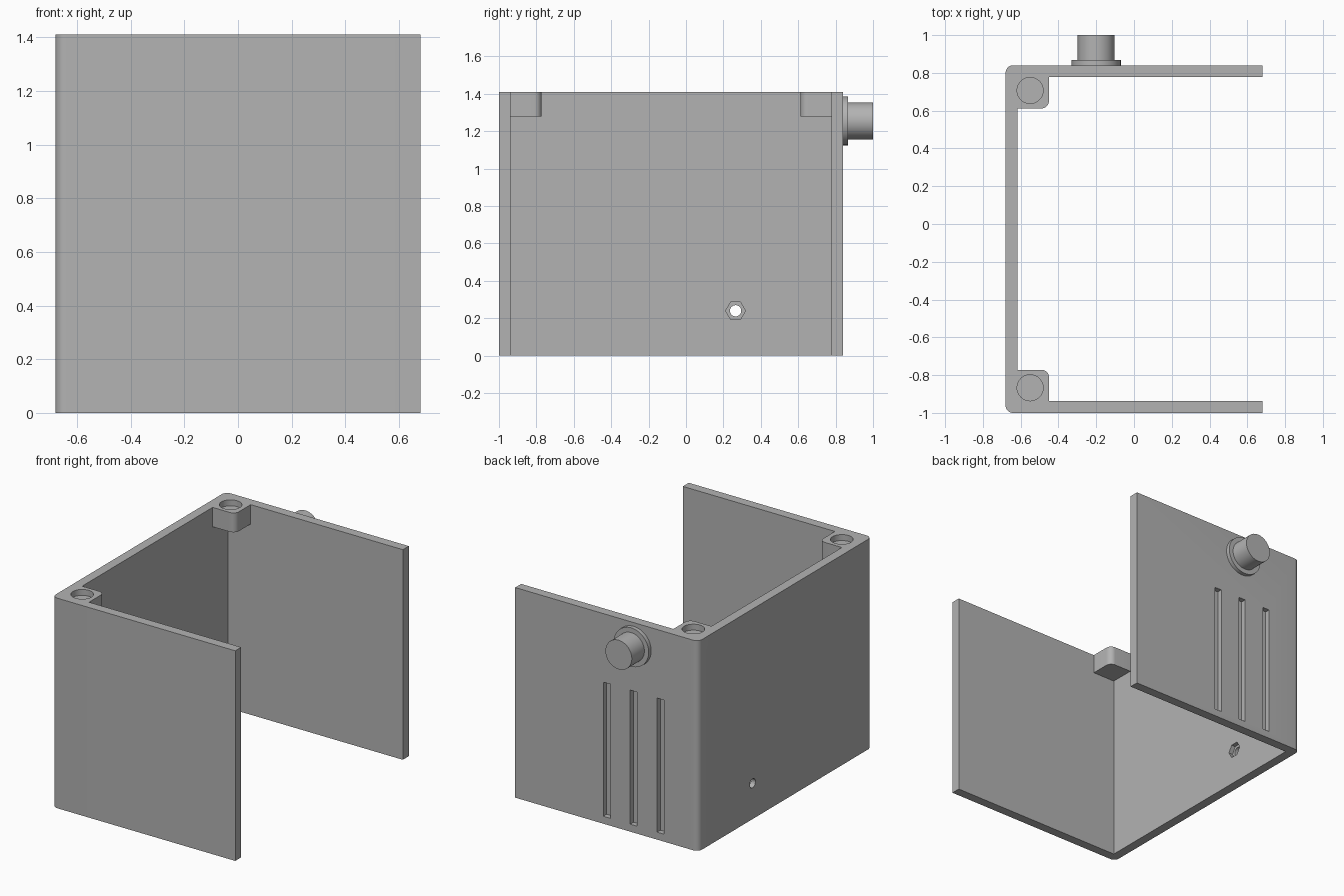
import bpy
import bmesh
from math import pi, radians
from mathutils import Matrix, Vector

cube = bpy.data.objects.get("Cube")
if cube:
    bpy.data.objects.remove(cube, do_unlink=True)

GREY = (0.45, 0.45, 0.45, 1.0)
mat = bpy.data.materials.new("plain grey")
mat.use_nodes = True
mat.diffuse_color = GREY
mat.node_tree.nodes["Principled BSDF"].inputs["Base Color"].default_value = GREY

# Overall enclosure sizes
X, FRONT, BACK, TOP, WALL = 0.68, -1.0, 0.84, 1.41, 0.063
ROUND = 0.04


def finish(name, bm):
    bmesh.ops.recalc_face_normals(bm, faces=bm.faces)
    mesh = bpy.data.meshes.new(name)
    bm.to_mesh(mesh)
    bm.free()
    obj = bpy.data.objects.new(name, mesh)
    bpy.context.collection.objects.link(obj)
    mesh.materials.append(mat)
    return obj


def prism(name, outline, z0, z1, rounded=()):
    """Extrude an outline upward, rounding the vertical edges at chosen corners."""
    bm = bmesh.new()
    base = bm.faces.new([bm.verts.new((x, y, z0)) for x, y in outline])
    up = bmesh.ops.extrude_face_region(bm, geom=[base])["geom"]
    bmesh.ops.translate(bm, vec=(0, 0, z1 - z0),
                        verts=[v for v in up if isinstance(v, bmesh.types.BMVert)])
    corners = [Vector(c) for c in rounded]
    edges = [e for e in bm.edges
             if abs(e.verts[0].co.z - e.verts[1].co.z) > 0.01
             and any((e.verts[0].co.xy - c).length < 0.001 for c in corners)]
    if edges:
        bmesh.ops.bevel(bm, geom=edges, offset=ROUND, segments=8,
                        profile=0.5, affect='EDGES')
    return finish(name, bm)


def box(name, x0, x1, y0, y1, z0, z1, rounded=()):
    return prism(name, [(x0, y0), (x1, y0), (x1, y1), (x0, y1)], z0, z1, rounded)


def cylinder(name, radius, depth, centre, axis='Z', sides=48):
    turn = {'X': Matrix.Rotation(pi / 2, 4, 'Y'),
            'Y': Matrix.Rotation(pi / 2, 4, 'X'),
            'Z': Matrix.Identity(4)}[axis]
    bm = bmesh.new()
    bmesh.ops.create_cone(bm, cap_ends=True, segments=sides, radius1=radius,
                          radius2=radius, depth=depth,
                          matrix=Matrix.Translation(centre) @ turn)
    return finish(name, bm)


def combine(target, tool, operation):
    mod = target.modifiers.new("combine", 'BOOLEAN')
    mod.operation, mod.solver, mod.object = operation, 'EXACT', tool
    bpy.context.view_layer.objects.active = target
    bpy.ops.object.modifier_apply(modifier=mod.name)
    bpy.data.objects.remove(tool, do_unlink=True)


# Three-sided enclosure wall with rounded outer corners
shell = prism("enclosure_walls", [
    (X, FRONT), (X, FRONT + WALL), (-X + WALL, FRONT + WALL),
    (-X + WALL, BACK - WALL), (X, BACK - WALL), (X, BACK),
    (-X, BACK), (-X, FRONT)], 0, TOP, [(-X, FRONT), (-X, BACK)])

# Corner bosses, each with a shallow round pocket
for wall_y, inward in ((FRONT, 1), (BACK, -1)):
    outer, inner = wall_y + inward * 0.045, wall_y + inward * 0.228
    lo, hi = sorted((outer, inner))
    combine(shell, box("corner_boss", -X + 0.045, -0.45, lo, hi, 1.28, TOP,
                       [(-0.45, inner)]), 'UNION')
    combine(shell, cylinder("boss_pocket", 0.069, 0.08,
                            (-0.55, wall_y + inward * 0.133, TOP)), 'DIFFERENCE')

# Blind vertical grooves on the back wall
for x in (-0.4, -0.2, 0.0):
    combine(shell, box("groove", x - 0.026, x + 0.026, BACK - 0.035, BACK + 0.1,
                       0.05, 0.95), 'DIFFERENCE')

# Screw hole and hexagonal nut recess in the side wall
combine(shell, cylinder("screw_hole", 0.03, 0.3, (-X, 0.265, 0.24), 'X', 32),
        'DIFFERENCE')
nut = cylinder("nut_recess", 0.053, 0.1, (0, 0, 0), 'X', 6)
nut.data.transform(Matrix.Translation((-X + WALL + 0.02, 0.265, 0.24))
                   @ Matrix.Rotation(pi / 6, 4, 'X'))
ys = [v.co.y for v in nut.data.vertices]
if max(ys) - min(ys) < 0.1:  # points of the hexagon lie front and back
    nut.data.transform(Matrix.Translation((0, 0.265, 0.24))
                       @ Matrix.Rotation(pi / 6, 4, 'X')
                       @ Matrix.Translation((0, -0.265, -0.24)))
combine(shell, nut, 'DIFFERENCE')

# Round connector with its flange on the back wall
flange = cylinder("connector_flange", 0.13, 0.027, (-0.2, BACK + 0.0135, 1.255), 'Y')
barrel = cylinder("connector_barrel", 0.098, 0.14, (-0.2, 0.93, 1.255), 'Y')

# Smooth the round surfaces and keep the edges sharp
bpy.ops.object.select_all(action='DESELECT')
for obj in (shell, flange, barrel):
    obj.select_set(True)
bpy.context.view_layer.objects.active = shell
bpy.ops.object.shade_smooth_by_angle(angle=radians(30))
